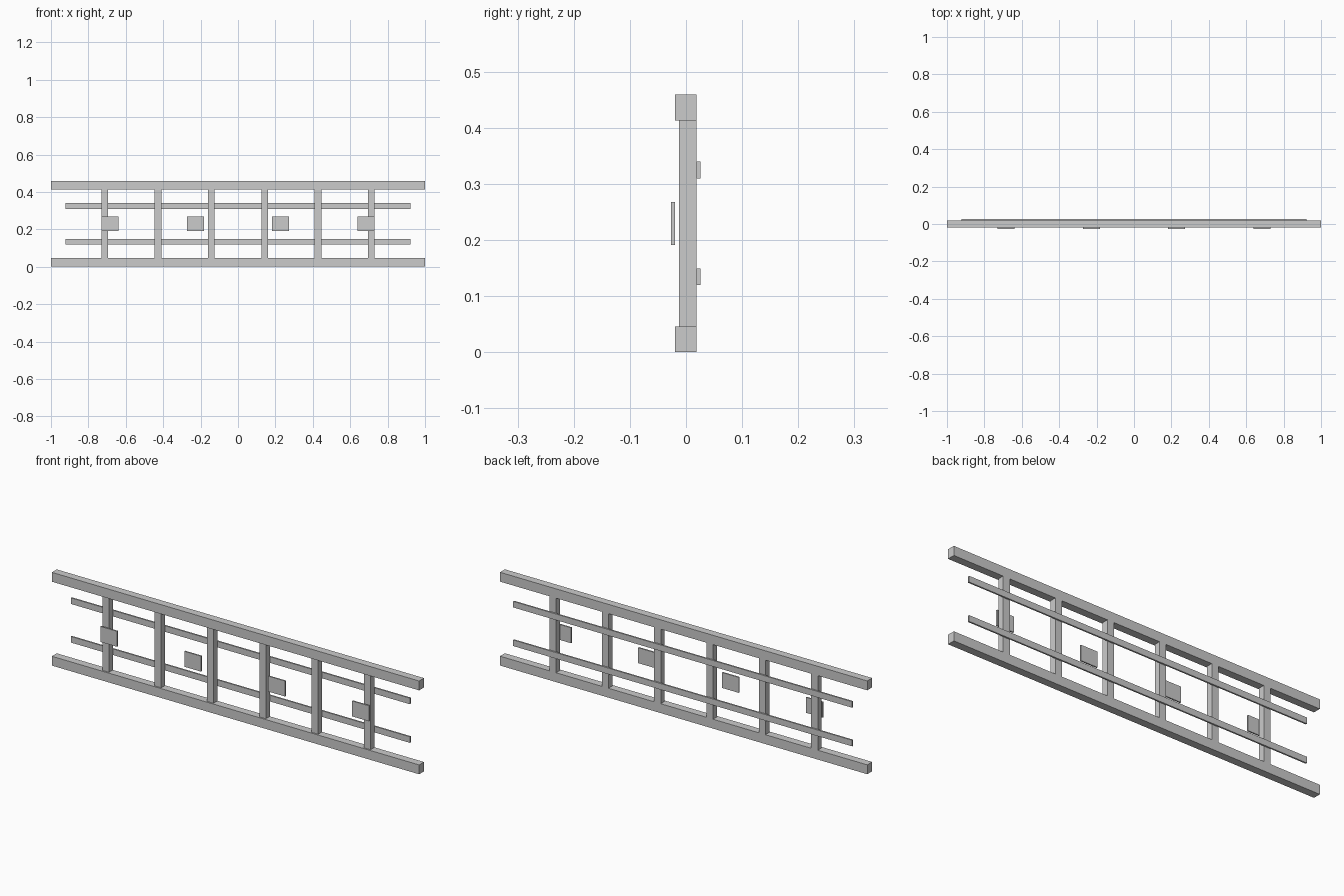
import bpy, bmesh
from mathutils import Vector

if "Cube" in bpy.data.objects:
    bpy.data.objects.remove(bpy.data.objects["Cube"])


def box(name, x, y, z):
    """Box from (min, max) extents on each axis."""
    bm = bmesh.new()
    bmesh.ops.create_cube(bm, size=1)
    size = Vector((x[1] - x[0], y[1] - y[0], z[1] - z[0]))
    mid = Vector((sum(x), sum(y), sum(z))) / 2
    bmesh.ops.scale(bm, vec=size, verts=bm.verts)
    mesh = bpy.data.meshes.new(name)
    bm.to_mesh(mesh)
    bm.free()
    obj = bpy.data.objects.new(name, mesh)
    obj.location = mid
    bpy.context.collection.objects.link(obj)
    return obj


HEIGHT, RAIL_H, BACK = 0.459, 0.046, 0.0185

# Top and bottom rails
box("bottom_rail", (-1, 1), (-0.0195, BACK), (0, RAIL_H))
box("top_rail", (-1, 1), (-0.0195, BACK), (HEIGHT - RAIL_H, HEIGHT))

# Upright posts between the rails
for i in range(6):
    x = (i - 2.5) * 0.285
    box(f"post_{i + 1}", (x - 0.018, x + 0.018), (-0.0125, BACK),
        (RAIL_H, HEIGHT - RAIL_H))

# Thin slats along the back
for name, z in (("lower_slat", 0.1345), ("upper_slat", 0.3245)):
    box(name, (-0.923, 0.923), (BACK, 0.0262), (z - 0.015, z + 0.015))

# Small plates on the front
for i in range(4):
    x = (i - 1.5) * 0.457
    box(f"front_plate_{i + 1}", (x - 0.0455, x + 0.0455), (-0.0265, -0.0195),
        (0.1915, 0.2675))
